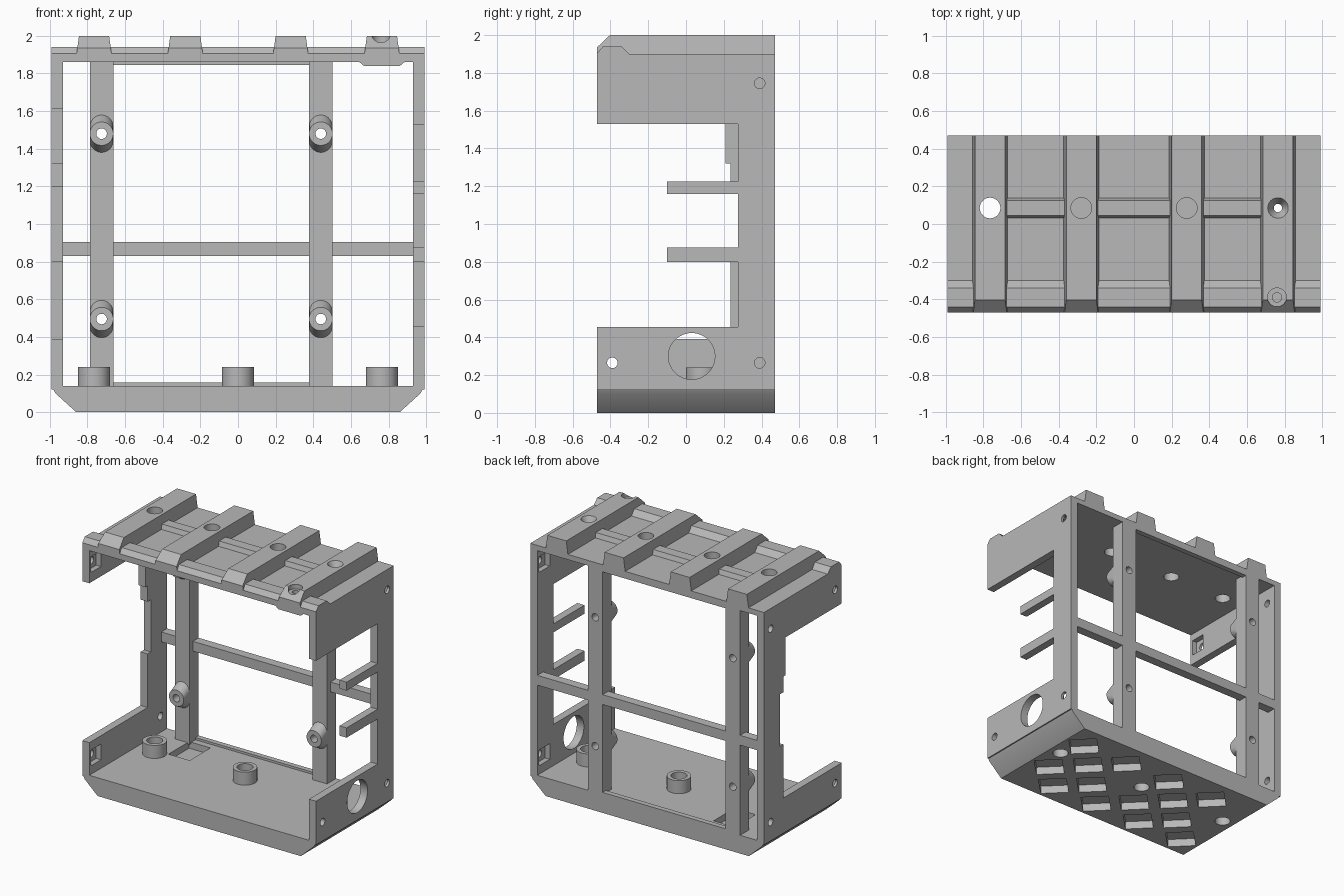
import bpy, bmesh, math
from mathutils import Matrix, Vector

cube = bpy.data.objects.get("Cube")
if cube:
    bpy.data.objects.remove(cube, do_unlink=True)

GREY = (0.48, 0.48, 0.48, 1)
mat = bpy.data.materials.new("plain grey")
mat.use_nodes = True
mat.diffuse_color = GREY
mat.node_tree.nodes["Principled BSDF"].inputs["Base Color"].default_value = GREY


def add_loft(bm, ring_a, ring_b):
    """Closed solid between two matching rings."""
    a = [bm.verts.new(p) for p in ring_a]
    b = [bm.verts.new(p) for p in ring_b]
    bm.faces.new(a)
    bm.faces.new(b)
    for i in range(len(a)):
        j = (i + 1) % len(a)
        bm.faces.new((a[i], a[j], b[j], b[i]))


def to_axis(axis, u, v, d):
    return {"x": (d, u, v), "y": (u, d, v), "z": (u, v, d)}[axis]


def prism(axis, pts, lo, hi):
    return lambda bm: add_loft(bm, [to_axis(axis, u, v, lo) for u, v in pts],
                               [to_axis(axis, u, v, hi) for u, v in pts])


def box(x0, x1, y0, y1, z0, z1):
    return prism("z", [(x0, y0), (x1, y0), (x1, y1), (x0, y1)], z0, z1)


def rod(axis, u, v, r, lo, hi, r2=None, n=32):
    ring = [(math.cos(2 * math.pi * i / n), math.sin(2 * math.pi * i / n)) for i in range(n)]
    r2 = r if r2 is None else r2
    return lambda bm: add_loft(bm, [to_axis(axis, u + r * c, v + r * s, lo) for c, s in ring],
                               [to_axis(axis, u + r2 * c, v + r2 * s, hi) for c, s in ring])


def make(name, shapes):
    bm = bmesh.new()
    for s in shapes:
        s(bm)
    bmesh.ops.recalc_face_normals(bm, faces=bm.faces)
    mesh = bpy.data.meshes.new(name)
    bm.to_mesh(mesh)
    bm.free()
    mesh.materials.append(mat)
    ob = bpy.data.objects.new(name, mesh)
    bpy.context.collection.objects.link(ob)
    return ob


def part(name, shape, cuts=()):
    ob = make(name, [shape])
    bpy.context.view_layer.objects.active = ob
    if cuts:
        cutter = make(name + "_cutter", cuts)
        cutter.hide_render = True
        mod = ob.modifiers.new("cut", "BOOLEAN")
        mod.operation, mod.solver, mod.object = "DIFFERENCE", "EXACT", cutter
        mod.use_self = True
        bpy.ops.object.modifier_apply(modifier=mod.name)
        bpy.data.objects.remove(cutter, do_unlink=True)
    bpy.ops.object.select_all(action="DESELECT")
    ob.select_set(True)
    bpy.ops.object.shade_smooth_by_angle(angle=math.radians(25))
    return ob


W, D, INNER = 0.99, 0.47, 0.93
HOLE_Y = 0.085

# Base tray with chamfered sides, diamond pockets below and a slot above
base_profile = [(-0.86, 0), (0.86, 0), (0.97, 0.1), (W, 0.14), (-W, 0.14), (-0.97, 0.1)]
base_cuts = [rod("z", x, HOLE_Y, 0.056, -0.1, 0.3) for x in (-0.765, 0, 0.765)]
for y, columns in ((-0.31, (0.5, 0.1, -0.3, -0.7)), (-0.12, (0.7, 0.3, -0.1, -0.5)),
                   (0.08, (0.5, -0.3)), (0.27, (0.7, 0.3, -0.1, -0.5))):
    for x in columns:
        base_cuts.append(rod("z", x, y, 0.142, -0.1, 0.06, n=4))
base_cuts.append(box(-0.68, -0.5, 0.13, 0.38, 0.09, 0.3))
part("base_tray", prism("y", base_profile, -D, D), base_cuts)

# Hollow bosses on the floor
for x in (-0.765, 0, 0.765):
    part("floor_boss", rod("z", x, HOLE_Y, 0.085, 0.13, 0.24),
         [rod("z", x, HOLE_Y, 0.056, 0.0, 0.4)])

# Left wall with rounded port and two prongs
left_profile = [(D, 0.12), (-D, 0.12), (-D, 0.455), (0.275, 0.455), (0.275, 0.8),
                (-0.1, 0.8), (-0.1, 0.875), (0.275, 0.875), (0.275, 1.16), (-0.1, 1.16),
                (-0.1, 1.225), (0.275, 1.225), (0.275, 1.53), (-D, 1.53), (-D, 1.9), (D, 1.9)]
screws = [(0.39, 0.265), (0.39, 1.745), (-0.39, 0.265)]
left_cuts = [rod("x", y, z, 0.028, 0.8, 1.1) for y, z in screws]
left_cuts.append(rod("x", 0.03, 0.3, 0.123, 0.8, 1.1, n=48))
left_cuts += [box(0.9, 0.97, 0.32, 0.45, z - 0.06, z + 0.06) for z in (0.265, 1.745)]
part("left_wall", prism("x", left_profile, INNER, W), left_cuts)

# Right wall, open in the middle with a stepped rear post
right_profile = [(D, 0.12), (-D, 0.12), (-D, 0.39), (0.235, 0.39), (0.235, 0.8),
                 (0.275, 0.8), (0.275, 1.2), (0.235, 1.2), (0.235, 1.32), (0.21, 1.32),
                 (0.21, 1.61), (-D, 1.61), (-D, 1.9), (D, 1.9)]
right_cuts = []
for z in (0.265, 1.745):
    right_cuts += [rod("x", y, z, 0.028, -1.1, -0.8) for y in (-0.39, 0.39)]
    right_cuts.append(box(-0.97, -0.9, -0.45, -0.33, z - 0.06, z + 0.06))
part("right_wall", prism("x", right_profile, -W, -INNER), right_cuts)

# Roof plate with raised front lip
lip = [(-D, 1.86), (-D, 1.905), (-0.44, 1.94), (-0.34, 1.94), (-0.3, 1.9), (D, 1.9), (D, 1.86)]
RIBS = (-0.765, -0.28, 0.28, 0.765)


def roof_holes(x):
    if x < 0.5:
        return [rod("z", x, HOLE_Y, 0.055, 1.7, 2.1)]
    return [rod("z", x, HOLE_Y, 0.022, 1.7, 1.96), rod("z", x, HOLE_Y, 0.022, 1.94, 2.01, 0.06),
            rod("z", x - 0.005, -0.39, 0.05, 1.965, 2.1), rod("z", x - 0.005, -0.39, 0.025, 1.89, 2.0)]


part("roof_plate", prism("x", lip, -W, W), [c for x in RIBS for c in roof_holes(x)])

# Lengthwise roof ribs with sloped front ends
for x in RIBS:
    outline = [(x - 0.095, 1.89), (x + 0.095, 1.89), (x + 0.08, 2), (x - 0.08, 2)]
    slope = prism("x", [(-0.55, 1.86), (-0.35, 2.05), (-0.55, 2.05)], x - 0.2, x + 0.2)
    part("roof_rib", prism("y", outline, -D, D), [slope] + roof_holes(x))

# Cross ribs between the roof ribs
cross = [(0.03, 1.895), (0.045, 1.935), (0.125, 1.935), (0.14, 1.895)]
for a, b in zip(RIBS, RIBS[1:]):
    part("roof_cross_rib", prism("x", cross, a + 0.08, b - 0.08))

# Small pad under the front of the roof
pad = [(0.64, 1.865), (0.67, 1.84), (0.86, 1.84), (0.89, 1.865)]
part("roof_pad", prism("y", pad, -D, -0.3), [box(0.7, 0.82, -0.44, -0.33, 1.8, 1.862)])

# Rear uprights with raised screw bosses
BOSS_Z = (0.495, 1.48)


def boss(x, z, n=32):
    tip, foot = [], []
    for i in range(n):
        t = 2 * math.pi * (i + 0.5) / n
        c, s = math.cos(t), math.sin(t)
        tip.append((x + 0.0625 * c, 0.29, z + 0.0625 * s))
        foot.append((x + 0.0625 * c, 0.365, z + 0.065 * s + math.copysign(0.037, s)))
    return lambda bm: add_loft(bm, tip, foot)


for x in (-0.725, 0.44):
    holes = [rod("y", x, z, 0.028, 0.2, 0.6) for z in BOSS_Z]
    part("rear_upright", box(x - 0.0625, x + 0.0625, 0.36, D, 0.13, 1.87), holes)
    for z in BOSS_Z:
        part("upright_boss", boss(x, z), [rod("y", x, z, 0.028, 0.2, 0.6)])

# Rear crossbar and thin sills
part("rear_crossbar", box(-0.94, 0.94, 0.4, D, 0.83, 0.905))
part("lower_sill", box(-0.67, 0.39, 0.43, D, 0.13, 0.157))
part("upper_sill", box(-0.67, 0.39, 0.43, D, 1.845, 1.87))
